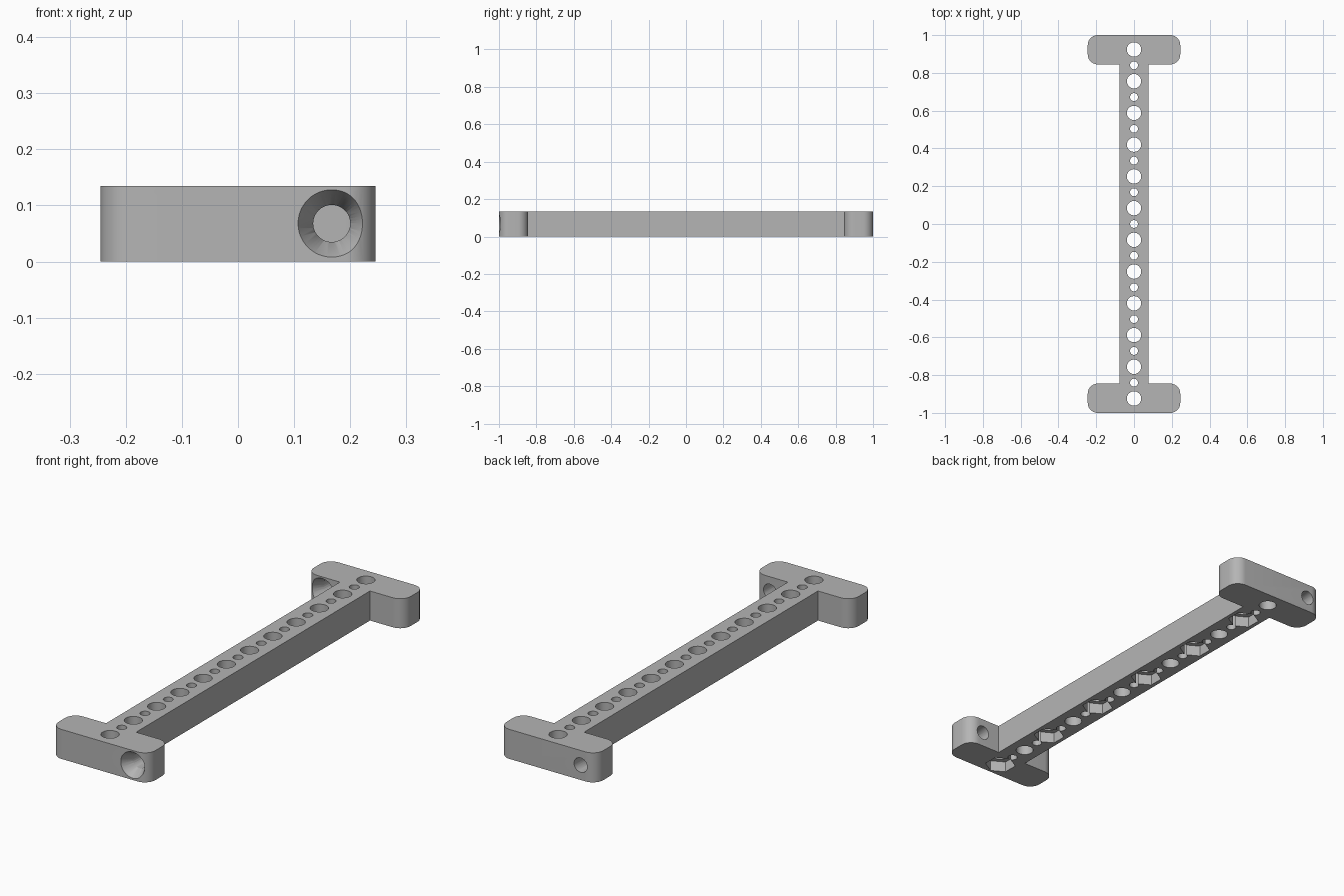
import bpy
import bmesh
import math
from mathutils import Matrix, Vector

cube = bpy.data.objects.get("Cube")
if cube:
    bpy.data.objects.remove(cube, do_unlink=True)

HEIGHT = 0.135
FLANGE_X = 0.245      # half width of the end flanges
FLANGE_Y = 0.845      # inner face of the end flanges
WEB_X = 0.076         # half width of the web
CORNER = 0.053
PITCH = 0.168
COUNT = 12
SCREW_X, SCREW_Z = 0.167, 0.068

grey = bpy.data.materials.new("plain grey")
grey.use_nodes = True
grey.diffuse_color = (0.46, 0.46, 0.46, 1)
grey.node_tree.nodes["Principled BSDF"].inputs["Base Color"].default_value = grey.diffuse_color


def make_object(name, bm):
    bmesh.ops.recalc_face_normals(bm, faces=bm.faces)
    mesh = bpy.data.meshes.new(name)
    bm.to_mesh(mesh)
    bm.free()
    mesh.materials.append(grey)
    obj = bpy.data.objects.new(name, mesh)
    bpy.context.collection.objects.link(obj)
    return obj


def add_frustum(bm, base, axis, length, r1, r2, sides):
    """Closed prism or cone with its first corner towards +y before turning."""
    turn = Matrix.Identity(3) if axis == "Z" else Matrix.Rotation(-math.pi / 2, 3, "X")
    rings = []
    for r, h in ((r1, 0), (r2, length)):
        ring = []
        for i in range(sides):
            a = math.pi / 2 + math.tau * i / sides
            p = Vector((r * math.cos(a), r * math.sin(a), h))
            ring.append(bm.verts.new(Vector(base) + turn @ p))
        rings.append(ring)
    low, high = rings
    bm.faces.new(low[::-1])
    bm.faces.new(high)
    for i in range(sides):
        j = (i + 1) % sides
        bm.faces.new((low[i], low[j], high[j], high[i]))


def arc(cx, cy, start):
    return [(cx + CORNER * math.cos(a), cy + CORNER * math.sin(a))
            for a in (start + math.pi / 2 * k / 10 for k in range(11))]


# I-shaped body outline: one half, then the same half turned about the centre
cx = FLANGE_X - CORNER
half = [(WEB_X, FLANGE_Y)]
half += arc(cx, FLANGE_Y + CORNER, -math.pi / 2)
half += arc(cx, 1 - CORNER, 0)
half += arc(-cx, 1 - CORNER, math.pi / 2)
half += arc(-cx, FLANGE_Y + CORNER, math.pi)
half += [(-WEB_X, FLANGE_Y)]
outline = half + [(-x, -y) for x, y in half]

bm = bmesh.new()
face = bm.faces.new([bm.verts.new((x, y, 0)) for x, y in outline])
top = bmesh.ops.extrude_face_region(bm, geom=[face])["geom"]
bmesh.ops.translate(bm, vec=(0, 0, HEIGHT),
                    verts=[v for v in top if isinstance(v, bmesh.types.BMVert)])
body = make_object("spacer_bar", bm)

# Vertical holes along the bar, large and small in turn
holes, pockets = bmesh.new(), bmesh.new()
first = -PITCH * (COUNT - 1) / 2
for i in range(COUNT):
    y = first + PITCH * i
    add_frustum(holes, (0, y, -0.05), "Z", 0.3, 0.038, 0.038, 48)
    if i < COUNT - 1:
        add_frustum(holes, (0, y + PITCH / 2, -0.05), "Z", 0.3, 0.021, 0.021, 32)
    # Hexagonal nut pockets under every second hole
    if i % 2 == 0:
        add_frustum(pockets, (0, y, -0.05), "Z", 0.1, 0.067, 0.067, 6)

# Countersunk screw holes through the flanges, on opposite sides
screws, sinks = bmesh.new(), bmesh.new()
depth, wide, narrow, over = 0.05, 0.06, 0.033, 0.01
extra = over * (wide - narrow) / depth
for x, y in ((SCREW_X, -1), (-SCREW_X, FLANGE_Y)):
    add_frustum(screws, (x, y - 0.03, SCREW_Z), "Y", 0.22, narrow, narrow, 48)
    add_frustum(sinks, (x, y - over, SCREW_Z), "Y", depth + over, wide + extra, narrow, 48)

# Cut everything out of the body and drop the cutters
cutters = [make_object(n, b) for n, b in (("hole_cutter", holes), ("pocket_cutter", pockets),
                                          ("screw_cutter", screws), ("sink_cutter", sinks))]
for cutter in cutters:
    cutter.hide_render = True
    mod = body.modifiers.new(cutter.name, "BOOLEAN")
    mod.operation = "DIFFERENCE"
    mod.solver = "EXACT"
    mod.object = cutter
bpy.context.view_layer.update()
graph = bpy.context.evaluated_depsgraph_get()
result = bpy.data.meshes.new_from_object(body.evaluated_get(graph))
body.modifiers.clear()
body.data = result
for cutter in cutters:
    bpy.data.objects.remove(cutter, do_unlink=True)
result.materials.clear()
result.materials.append(grey)
for poly in result.polygons:
    poly.material_index = 0

# Smooth round walls, keep hard edges
bpy.ops.object.select_all(action="DESELECT")
body.select_set(True)
bpy.context.view_layer.objects.active = body
bpy.ops.object.shade_smooth_by_angle(angle=math.radians(30))
